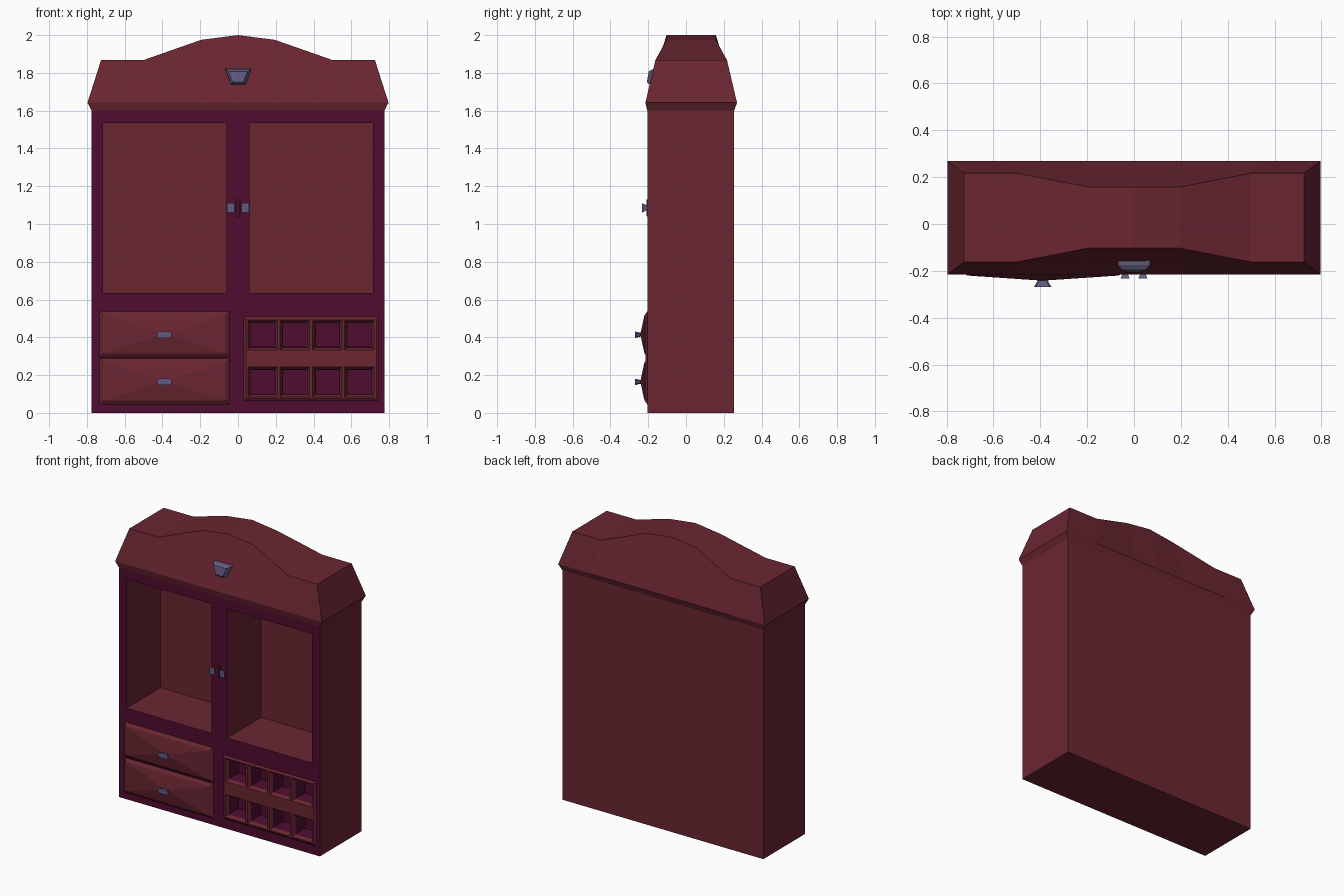
import bpy, bmesh

if "Cube" in bpy.data.objects:
    bpy.data.objects.remove(bpy.data.objects["Cube"])


def material(name, rgb):
    m = bpy.data.materials.new(name)
    m.diffuse_color = (*rgb, 1)
    m.use_nodes = True
    m.node_tree.nodes["Principled BSDF"].inputs["Base Color"].default_value = m.diffuse_color
    return m


RED = material("red wood", (0.145, 0.019, 0.031))
PURPLE = material("dark purple", (0.080, 0.004, 0.030))
SLATE = material("slate metal", (0.120, 0.105, 0.215))


def rect(x0, x1, z0, z1, inset=0):
    return [(x0 + inset, z0 + inset), (x1 - inset, z0 + inset),
            (x1 - inset, z1 - inset), (x0 + inset, z1 - inset)]


def oval(x, z, w, h, c):
    # rectangle with chamfered corners
    return [(x - w + c, z - h), (x + w - c, z - h), (x + w, z - h + c), (x + w, z + h - c),
            (x + w - c, z + h), (x - w + c, z + h), (x - w, z + h - c), (x - w, z - h + c)]


def ring(bm, pts, y):
    return [bm.verts.new((x, y, z)) for x, z in pts]


def bridge(bm, a, b, mat=0):
    n = len(a)
    for i in range(n):
        j = (i + 1) % n
        bm.faces.new((a[i], a[j], b[j], b[i])).material_index = mat


def finish(bm, name, mats):
    me = bpy.data.meshes.new(name)
    bm.to_mesh(me)
    bm.free()
    for m in mats:
        me.materials.append(m)
    ob = bpy.data.objects.new(name, me)
    bpy.context.collection.objects.link(ob)
    return ob


def front_with_openings(bm, outer, openings, y, mat):
    # flat front wall, leaving out the cells that fall inside an opening
    xs = sorted({v for r in [outer] + openings for v in r[:2]})
    zs = sorted({v for r in [outer] + openings for v in r[2:]})
    for x0, x1 in zip(xs, xs[1:]):
        for z0, z1 in zip(zs, zs[1:]):
            cx, cz = (x0 + x1) / 2, (z0 + z1) / 2
            if not any(r[0] < cx < r[1] and r[2] < cz < r[3] for r in openings):
                bm.faces.new(ring(bm, rect(x0, x1, z0, z1), y)).material_index = mat


def loft(name, rings, mat):
    # front-facing stack of outlines, given back to front, capped in front
    bm = bmesh.new()
    loops = [ring(bm, pts, y) for pts, y in rings]
    for a, b in zip(loops, loops[1:]):
        bridge(bm, a, b)
    bm.faces.new(loops[-1])
    return finish(bm, name, [mat])


# Carcass: red sides and compartments, purple front frame
FRONT, BACK = -0.205, 0.255
body = (-0.775, 0.775, 0.0, 1.6)
cupboards = [(-0.715, -0.06, 0.635, 1.535), (0.06, 0.715, 0.635, 1.535)]
rack = (0.03, 0.745, 0.065, 0.51)
bm = bmesh.new()
front_with_openings(bm, body, cupboards + [rack], FRONT, 1)
back = ring(bm, rect(*body), BACK)
bridge(bm, back, ring(bm, rect(*body), FRONT))
bm.faces.new(back[::-1])
for c in cupboards:
    a, b = ring(bm, rect(*c), FRONT), ring(bm, rect(*c), 0.17)
    bridge(bm, a, b)
    bm.faces.new(b)
finish(bm, "carcass", [RED, PURPLE])

# Pigeonhole rack: red bevelled frame with eight purple pockets
bm = bmesh.new()
RY = -0.214
face = (0.042, 0.733, 0.077, 0.498)
holes = [(0.052 + 0.171 * i, 0.208 + 0.171 * i, z, z + 0.157)
         for i in range(4) for z in (0.085, 0.333)]
front_with_openings(bm, face, holes, RY, 0)
bridge(bm, ring(bm, rect(*rack), FRONT), ring(bm, rect(*face), RY))
for h in holes:
    a = ring(bm, rect(*h), RY)
    b = ring(bm, rect(*h, 0.013), RY + 0.02)
    c = ring(bm, rect(*h, 0.015), -0.09)
    bridge(bm, a, b, 0)
    bridge(bm, b, c, 1)
    bm.faces.new(c).material_index = 1
finish(bm, "pigeonhole_rack", [RED, PURPLE])

# Drawers with pyramid fronts, and flared pulls
for label, z0, z1 in (("lower", 0.045, 0.287), ("upper", 0.295, 0.537)):
    bm = bmesh.new()
    a = ring(bm, rect(-0.732, -0.045, z0, z1), FRONT)
    b = ring(bm, rect(-0.732, -0.045, z0, z1, 0.02), -0.22)
    bridge(bm, a, b)
    zc = (z0 + z1) / 2
    tip = bm.verts.new((-0.39, -0.242, zc))
    for i in range(4):
        bm.faces.new((b[i], b[(i + 1) % 4], tip))
    finish(bm, label + "_drawer", [RED])
    loft(label + "_drawer_pull", [(oval(-0.39, zc - 0.002, 0.018, 0.009, 0.004), -0.236),
                                  (oval(-0.39, zc - 0.002, 0.038, 0.017, 0.009), -0.27)], SLATE)

# Door knobs and thin keyhole strips beside the centre line
for side, s in (("left", -1), ("right", 1)):
    x = 0.038 * s
    loft(side + "_door_knob", [(rect(x - 0.008, x + 0.008, 1.075, 1.097), FRONT),
                               (rect(x - 0.019, x + 0.019, 1.06, 1.11), -0.232)], SLATE)
    x = 0.007 * s
    loft(side + "_keyhole_strip", [(rect(x - 0.003, x + 0.003, 1.04, 1.13), FRONT),
                                   (rect(x - 0.002, x + 0.002, 1.042, 1.128), -0.21)], RED)

# Cornice: flared base and arched top, built from stations along x
stations = [(0.725, 1.868, -0.162, 0.217), (0.5, 1.868, -0.162, 0.217),
            (0.195, 1.975, -0.103, 0.158), (0, 2.0, -0.103, 0.158)]
full = [(-x, z, f, b) for x, z, f, b in stations] + stations[-2::-1]
bm = bmesh.new()
cols = []
for x, z, f, b in full:
    xm, xb = x * 0.797 / 0.725, x * 0.775 / 0.725
    cols.append([bm.verts.new(p) for p in (
        (xb, FRONT, 1.6), (xm, -0.215, 1.642), (x, f, z),
        (x, b, z), (xm, 0.27, 1.642), (xb, BACK, 1.6))])
for a, b in zip(cols, cols[1:]):
    bridge(bm, a, b)
for c in (cols[0], cols[-1]):
    bm.faces.new((c[1], c[2], c[3], c[4]))
    bm.faces.new((c[0], c[1], c[4], c[5]))
bmesh.ops.recalc_face_normals(bm, faces=bm.faces[:])
finish(bm, "cornice", [RED])

# Cornice ornament: tapered keystone leaning with the cornice
bm = bmesh.new()
loops = []
for wb, zb, yb, wt, zt, yt in ((0.042, 1.738, -0.178, 0.07, 1.822, -0.15),
                               (0.034, 1.742, -0.198, 0.068, 1.820, -0.175),
                               (0.028, 1.752, -0.207, 0.05, 1.808, -0.197)):
    loops.append([bm.verts.new(p) for p in (
        (-wb, yb, zb), (wb, yb, zb), (wt, yt, zt), (-wt, yt, zt))])
for a, b in zip(loops, loops[1:]):
    bridge(bm, a, b)
bm.faces.new(loops[-1])
finish(bm, "cornice_ornament", [SLATE])
